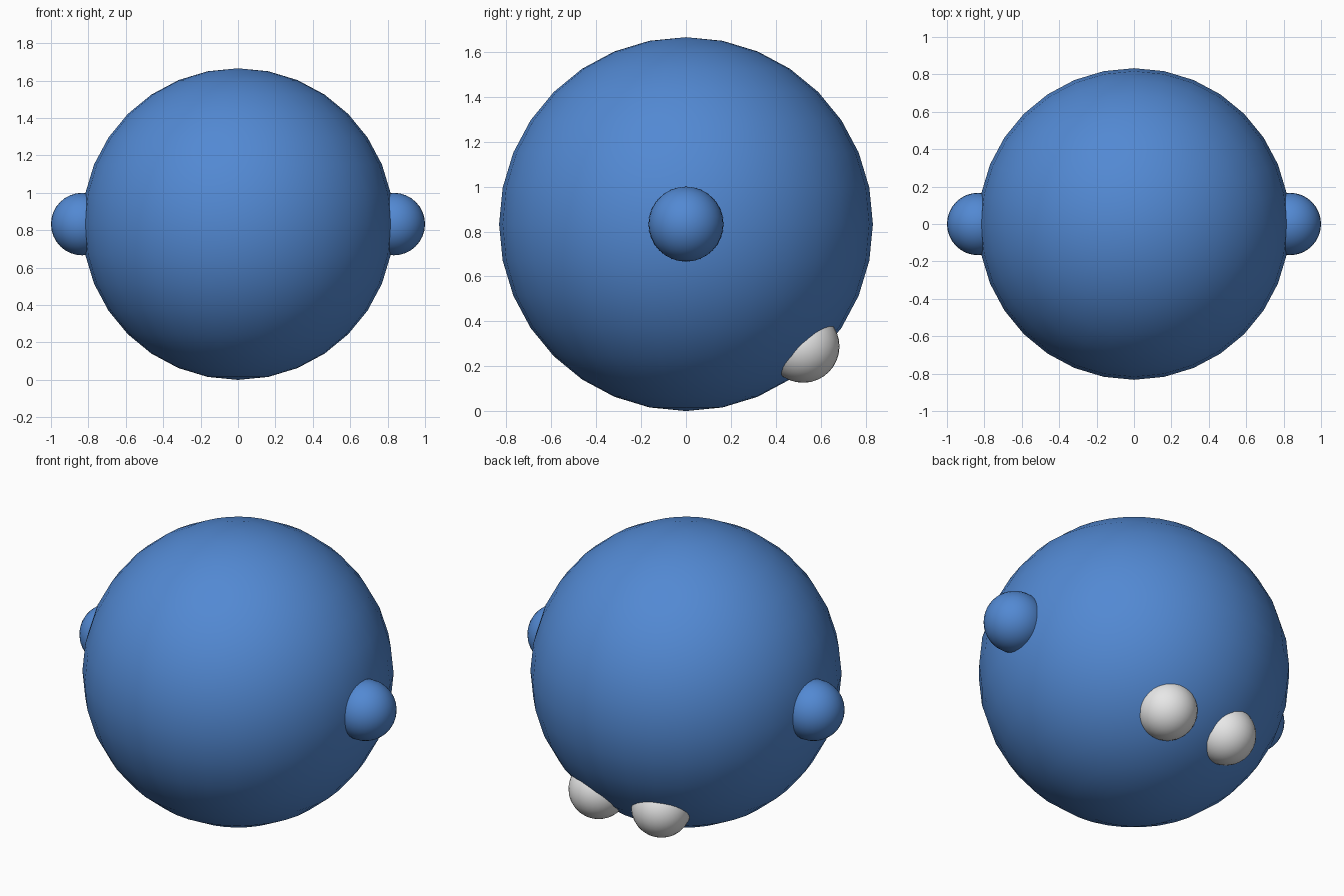
import bpy

if "Cube" in bpy.data.objects:
    bpy.data.objects.remove(bpy.data.objects["Cube"])

R = 0.833          # body radius
r = 0.167          # small ball radius


def material(name, color):
    m = bpy.data.materials.new(name)
    m.diffuse_color = (*color, 1.0)
    m.use_nodes = True
    m.node_tree.nodes["Principled BSDF"].inputs["Base Color"].default_value = m.diffuse_color
    return m


blue = material("blue", (0.085, 0.25, 0.65))
light_grey = material("light_grey", (0.8, 0.8, 0.8))


def ball(name, radius, location, mat):
    bpy.ops.mesh.primitive_uv_sphere_add(segments=32, ring_count=16,
                                         radius=radius, location=location)
    ob = bpy.context.object
    ob.name = name
    ob.data.materials.append(mat)
    bpy.ops.object.shade_smooth()
    return ob


# Large round body
ball("body", R, (0, 0, R), blue)

# Side knobs and the pair of pale feet low on the back
for side, label in ((-1, "left"), (1, "right")):
    ball(f"{label}_knob", r, (side * R, 0, R), blue)
    ball(f"{label}_foot", r * 0.97, (side * 0.205, 0.522, 0.288), light_grey)
